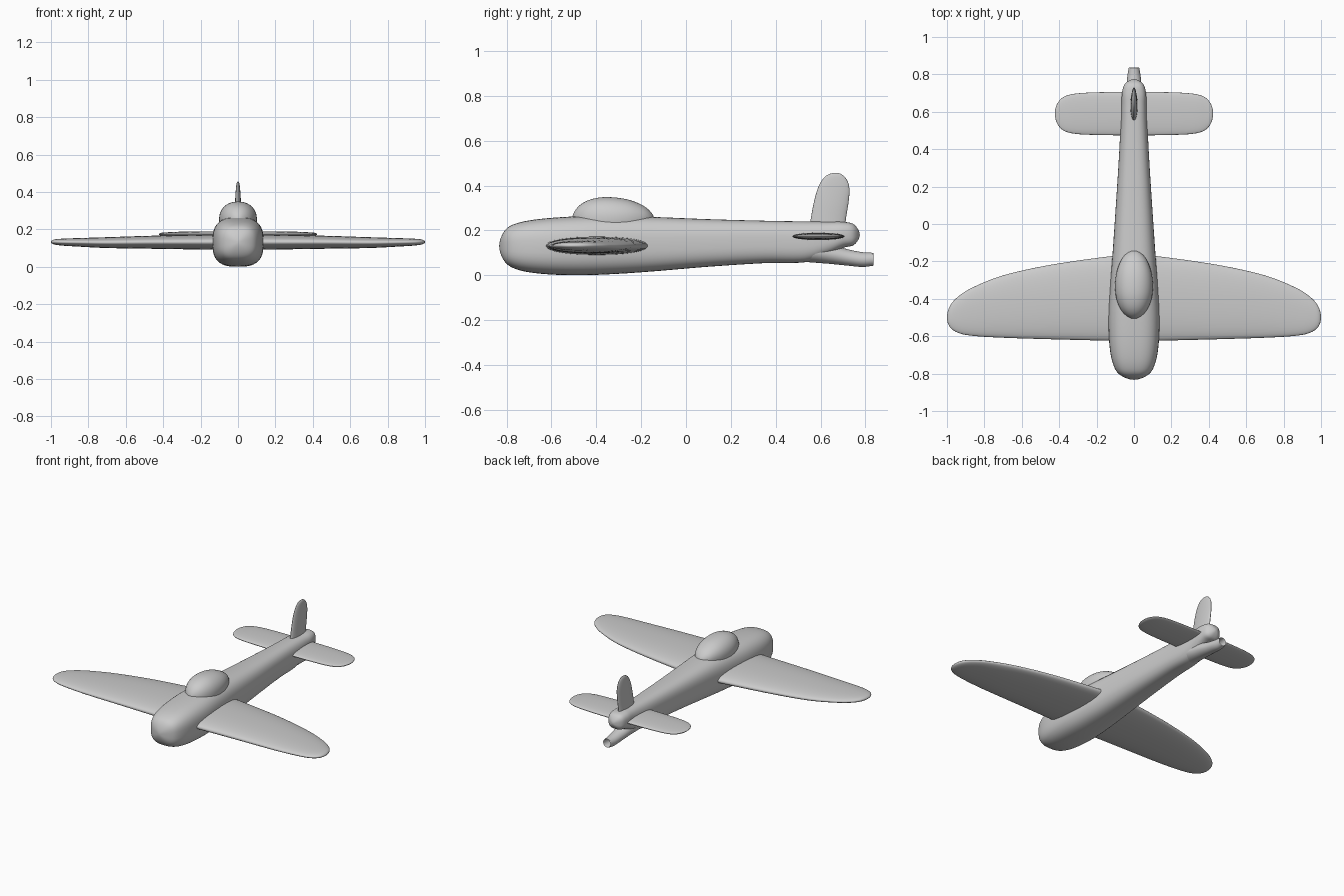
import bpy, bmesh, math
from mathutils import Vector


def spline(rows, steps, closed_ends):
    """Smooth curve through rows; swapped ghost rows make rounded ends."""
    def ghost(end, near, closed):
        if closed:
            s, a, b, c, d = near
            return (s, b, a, d, c)
        return tuple(2 * e - n for e, n in zip(end, near))
    pts = [ghost(rows[0], rows[1], closed_ends[0])] + list(rows)
    pts.append(ghost(rows[-1], rows[-2], closed_ends[1]))
    out = []
    for i in range(1, len(pts) - 2):
        for k in range(steps):
            t = k / steps
            out.append([0.5 * (2 * q + (r - p) * t + (2 * p - 5 * q + 4 * r - w) * t * t
                               + (3 * q - p - 3 * r + w) * t ** 3)
                        for p, q, r, w in zip(*pts[i - 1:i + 3])])
    return out + [list(rows[-1])]


def loft(name, axis, rows, power=2.0, sides=48, steps=6, closed=(True, True)):
    """Rows are (position, u_min, u_max, v_min, v_max) along the axis."""
    order = {"y": lambda s, u, v: (u, s, v),
             "x": lambda s, u, v: (s, u, v),
             "z": lambda s, u, v: (v, u, s)}[axis]
    bm = bmesh.new()
    rings = []
    for s, a, b, c, d in spline(rows, steps, closed):
        ring = []
        for k in range(sides):
            t = 2 * math.pi * k / sides
            cu, sv = math.cos(t), math.sin(t)
            u = (a + b) / 2 + (b - a) / 2 * math.copysign(abs(cu) ** (2 / power), cu)
            v = (c + d) / 2 + (d - c) / 2 * math.copysign(abs(sv) ** (2 / power), sv)
            ring.append(bm.verts.new(Vector(order(s, u, v))))
        rings.append(ring)
    for r, q in zip(rings, rings[1:]):
        for k in range(sides):
            n = (k + 1) % sides
            bm.faces.new((r[k], r[n], q[n], q[k]))
    bmesh.ops.remove_doubles(bm, verts=bm.verts, dist=1e-5)
    bmesh.ops.recalc_face_normals(bm, faces=bm.faces)
    mesh = bpy.data.meshes.new(name)
    bm.to_mesh(mesh)
    bm.free()
    obj = bpy.data.objects.new(name, mesh)
    bpy.context.collection.objects.link(obj)
    bpy.ops.object.select_all(action='DESELECT')
    obj.select_set(True)
    bpy.context.view_layer.objects.active = obj
    bpy.ops.object.shade_smooth_by_angle(angle=math.radians(50))
    return obj


def centred(rows):
    """Turn (position, half_width, v_min, v_max) into loft rows."""
    return [(s, -w, w, lo, hi) for s, w, lo, hi in rows]


def both_sides(half):
    """Mirror (x, y_min, y_max, z_min, z_max) rows from tip to centre."""
    return half + [(-r[0],) + r[1:] for r in reversed(half[:-1])]


# Fuselage
loft("fuselage", "y", centred([
    (-0.833, 0, 0.13, 0.13), (-0.81, 0.07, 0.063, 0.197), (-0.76, 0.108, 0.028, 0.23),
    (-0.66, 0.13, 0.008, 0.25), (-0.5, 0.137, 0.0, 0.262), (-0.33, 0.128, 0.005, 0.265),
    (-0.15, 0.114, 0.017, 0.26), (0.1, 0.097, 0.038, 0.25), (0.35, 0.081, 0.054, 0.243),
    (0.53, 0.072, 0.058, 0.24), (0.63, 0.067, 0.09, 0.239), (0.7, 0.064, 0.122, 0.238),
    (0.75, 0.048, 0.136, 0.226), (0.775, 0, 0.18, 0.18)]), power=2.8)

# Canopy
loft("canopy", "y", centred([
    (-0.508, 0, 0.25, 0.25), (-0.49, 0.042, 0.20, 0.295), (-0.45, 0.075, 0.17, 0.328),
    (-0.39, 0.096, 0.155, 0.346), (-0.32, 0.101, 0.155, 0.347), (-0.25, 0.091, 0.17, 0.335),
    (-0.19, 0.067, 0.195, 0.31), (-0.155, 0.036, 0.22, 0.28), (-0.142, 0, 0.25, 0.25)]),
    power=2.2)

# Wings
loft("wings", "x", both_sides([
    (-1.0, -0.50, -0.50, 0.132, 0.132), (-0.985, -0.55, -0.44, 0.12, 0.145),
    (-0.94, -0.582, -0.388, 0.113, 0.15), (-0.86, -0.598, -0.338, 0.108, 0.153),
    (-0.7, -0.608, -0.275, 0.10, 0.158), (-0.45, -0.616, -0.219, 0.096, 0.166),
    (-0.13, -0.624, -0.173, 0.091, 0.172), (0, -0.626, -0.165, 0.09, 0.173)]),
    power=2.2)

# Tailplane
loft("tailplane", "x", both_sides([
    (-0.423, 0.59, 0.59, 0.174, 0.174), (-0.412, 0.54, 0.64, 0.167, 0.181),
    (-0.38, 0.502, 0.677, 0.163, 0.184), (-0.32, 0.483, 0.696, 0.16, 0.187),
    (-0.2, 0.476, 0.704, 0.158, 0.189), (0, 0.474, 0.706, 0.157, 0.19)]),
    power=2.2)

# Tail fin
loft("tail_fin", "z", [
    (0.19, 0.548, 0.708, -0.021, 0.021), (0.25, 0.556, 0.713, -0.019, 0.019),
    (0.32, 0.569, 0.724, -0.017, 0.017), (0.38, 0.585, 0.729, -0.014, 0.014),
    (0.42, 0.604, 0.72, -0.011, 0.011), (0.447, 0.63, 0.698, -0.007, 0.007),
    (0.457, 0.668, 0.668, 0, 0)], closed=(False, True))

# Hollow tail pipe
loft("tail_pipe", "y", centred([
    (0.42, 0, 0.11, 0.11), (0.46, 0.05, 0.065, 0.15), (0.55, 0.062, 0.058, 0.155),
    (0.64, 0.052, 0.051, 0.14), (0.72, 0.042, 0.043, 0.116), (0.786, 0.036, 0.037, 0.103),
    (0.833, 0.029, 0.042, 0.1)]), closed=(True, False))
loft("tail_pipe_bore", "y", centred([
    (0.833, 0.029, 0.042, 0.1), (0.83, 0.025, 0.046, 0.096), (0.76, 0.024, 0.048, 0.097),
    (0.755, 0, 0.072, 0.072)]), steps=2, closed=(False, False))
# Bore faces point into the opening
bpy.context.object.data.flip_normals()
